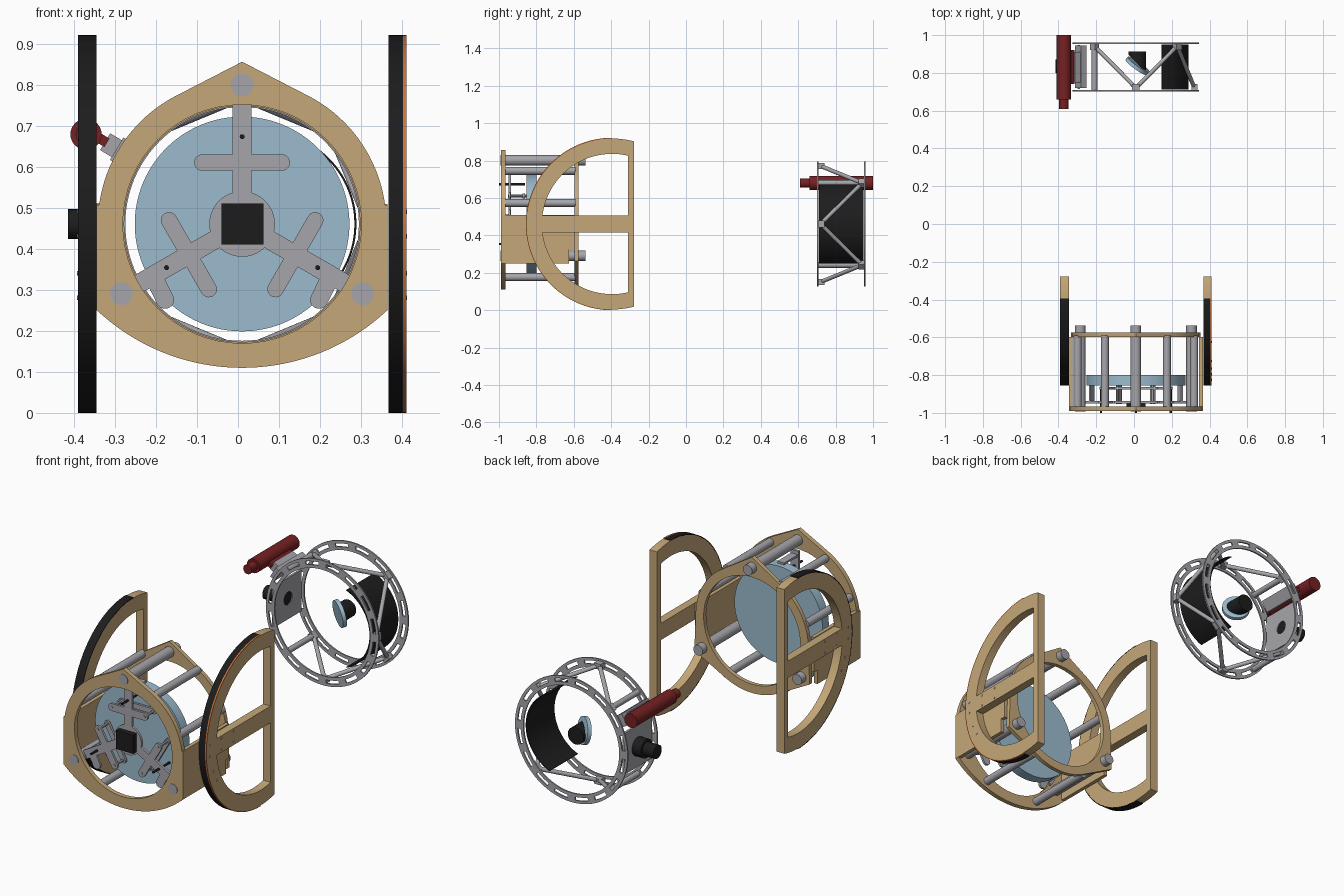
import bpy, bmesh
from math import sin, cos, radians, acos, asin, degrees, pi
from mathutils import Vector, Matrix, Euler

cube = bpy.data.objects.get("Cube")
if cube:
    bpy.data.objects.remove(cube, do_unlink=True)


def material(name, rgb):
    m = bpy.data.materials.new(name)
    m.use_nodes = True
    m.diffuse_color = (*rgb, 1)
    bsdf = m.node_tree.nodes["Principled BSDF"]
    bsdf.inputs["Base Color"].default_value = (*rgb, 1)
    bsdf.inputs["Roughness"].default_value = 0.6
    return m


WOOD = material("plywood", (.56, .39, .19))
METAL = material("grey metal", (.38, .38, .41))
GLASS = material("blue mirror", (.33, .5, .62))
BLACK = material("black", (.012, .012, .012))
RED = material("dark red", (.18, .015, .017))
ORANGE = material("orange edge", (.6, .18, .04))

CX, CZ = .01, .461          # optical axis
made = []


def add(name, mesh, mat, matrix=None):
    mesh.materials.clear()
    mesh.materials.append(mat)
    ob = bpy.data.objects.new(name, mesh)
    bpy.context.collection.objects.link(ob)
    if matrix:
        ob.matrix_world = matrix
    made.append(ob)
    return ob


def arc(r, a0, a1, n=32, c=(0, 0)):
    """Points on an arc, angles in degrees."""
    return [(c[0] + r * cos(radians(a0 + (a1 - a0) * i / n)),
             c[1] + r * sin(radians(a0 + (a1 - a0) * i / n))) for i in range(n + 1)]


def circle(r, n=64, c=(0, 0)):
    return arc(r, 0, 360, n, c)[:-1]


def band(r0, r1, a0, a1, n=32):
    return arc(r1, a0, a1, n) + arc(r0, a1, a0, n)


def rect(u0, u1, v0, v1):
    return [(u0, v0), (u1, v0), (u1, v1), (u0, v1)]


def capsule(a, b, r):
    d = Vector(b) - Vector(a)
    t = degrees(Vector((1, 0)).angle_signed(d)) * -1
    return arc(r, t + 90, t + 270, 10, a) + arc(r, t - 90, t + 90, 10, b)


def plate(name, loops, lo, hi, mat, axis="y", origin=(CX, CZ)):
    """Extrude flat outlines (first outer, rest holes) from lo to hi along an axis."""
    cu = bpy.data.curves.new(name, "CURVE")
    cu.dimensions, cu.fill_mode, cu.extrude = "2D", "BOTH", (hi - lo) / 2
    for loop in loops:
        s = cu.splines.new("POLY")
        s.points.add(len(loop) - 1)
        for p, (u, v) in zip(s.points, loop):
            p.co = (u, v, 0, 1)
        s.use_cyclic_u = True
    tmp = bpy.data.objects.new(name + " outline", cu)
    bpy.context.collection.objects.link(tmp)
    mesh = bpy.data.meshes.new_from_object(tmp.evaluated_get(bpy.context.evaluated_depsgraph_get()))
    bpy.data.objects.remove(tmp)
    bm = bmesh.new()
    bm.from_mesh(mesh)
    bmesh.ops.remove_doubles(bm, verts=bm.verts, dist=1e-5)
    bmesh.ops.recalc_face_normals(bm, faces=bm.faces)
    bm.to_mesh(mesh)
    bm.free()
    mid = (lo + hi) / 2
    if axis == "y":
        m = Matrix.Translation((origin[0], mid, origin[1])) @ Euler((pi / 2, 0, 0)).to_matrix().to_4x4()
    else:
        m = Matrix.Translation((mid, origin[0], origin[1])) @ Euler((pi / 2, 0, pi / 2)).to_matrix().to_4x4()
    return add(name, mesh, mat, m)


def tube(name, a, b, r, mat, n=24):
    a, b = Vector(a), Vector(b)
    bm = bmesh.new()
    bmesh.ops.create_cone(bm, cap_ends=True, segments=n, radius1=r, radius2=r, depth=(b - a).length)
    mesh = bpy.data.meshes.new(name)
    bm.to_mesh(mesh)
    bm.free()
    rot = Vector((0, 0, 1)).rotation_difference(b - a).to_matrix().to_4x4()
    return add(name, mesh, mat, Matrix.Translation((a + b) / 2) @ rot)


def polar(r, a, y):
    return (CX + r * cos(radians(a)), y, CZ + r * sin(radians(a)))


def spin(p, a):
    c, s = cos(radians(a)), sin(radians(a))
    return (p[0] * c - p[1] * s, p[0] * s + p[1] * c)


# Lower box: front plate with pointed top, flat sides and curved bottom
half = [(0, .396)] + arc(.352, 62.7, 7.5) + [(.355, .046), (.355, -.21)]
half += arc(.517, -46.6, -90, 24, (0, .166))[1:]
outline = half + [(-u, v) for u, v in reversed(half[1:-1])]
plate("front_plate", [outline, circle(.291)], -.99, -.965, WOOD)

# Rear ring with three corners
corners = []
for a in (90, 210, 330):
    corners += [spin((.396, 0), a)] + arc(.335, a + 32, a + 88, 24)
plate("rear_ring", [corners, circle(.288)], -.597, -.575, WOOD)

# Side boards with a notch for the rear post
board = [(-.965, .25), (-.625, .25), (-.625, .325), (-.597, .325), (-.597, .51), (-.965, .51)]
for name, x in (("right_board", -.345), ("left_board", .345)):
    plate(name, [board], x, x + .02, WOOD, "x", (0, 0))

# Posts and thinner spacer tubes
for a in (90, 210, 330):
    tube("post", polar(.34, a, -.992), polar(.34, a, -.537), .028, METAL)
for a in (20, 60, 120, 160, 240, 300):
    tube("spacer_tube", polar(.328, a, -.97), polar(.328, a, -.59), .021, METAL)

# Primary mirror and its support cell
plate("primary_mirror", [circle(.262, 96)], -.854, -.8, GLASS)
plate("cell_hub", [circle(.08)], -.95, -.937, METAL)
for a in (90, 210, 330):
    def loop(points):
        return [spin(p, a) for p in points]
    plate("cell_arm", [loop(rect(0, .295, -.023, .023))], -.95, -.936, METAL)
    plate("cell_crossbar", [loop(capsule((.15, -.097), (.15, .097), .02))], -.95, -.938, METAL)
    plate("mirror_rocker", [loop(capsule((.15, -.1), (.15, .1), .014))], -.875, -.862, METAL)
    tube("collimation_bolt", polar(.213, a, -1), polar(.213, a, -.86), .006, BLACK, 12)
    plate("mirror_clip", [loop(rect(.265, .276, -.02, .02))], -.95, -.82, METAL)
    for t in (-.097, .097):
        u, v = spin((.15, t), a)
        tube("support_pin", (CX + u, -.953, CZ + v), (CX + u, -.854, CZ + v), .007, METAL, 12)
for s in (-1, 1):
    plate("cell_foot", [capsule((s * .215, -.13), (s * .188, -.185), .022)], -.949, -.937, METAL)
plate("cooling_fan", [rect(-.05, .052, -.05, .05)], -.98, -.95, BLACK)

# Altitude bearings: D frames with a middle bar and a black running strip
R, CUT, HOLE, BAR, EDGE = .457, .117, .375, .045, .085
a0 = degrees(acos(CUT / R))
h0, h1 = degrees(acos(EDGE / HOLE)), 180 - degrees(asin(BAR / HOLE))
window = [(EDGE, BAR)] + arc(HOLE, h0, h1, 40)
frame = [arc(R, a0, 360 - a0, 96), window, [(u, -v) for u, v in window]]
hub = (-.395, CZ)
for side, x0, x1 in (("right", -.391, -.345), ("left", .367, .411)):
    plate(side + "_bearing", frame, x0, x1, WOOD, "x", hub)
    end = x1 - .008 if side == "left" else x1
    plate(side + "_bearing_strip", [band(R - .002, .461, 90, 270, 80)], x0, end, BLACK, "x", hub)
    face = x0 if side == "right" else x1
    for u, v in [(-.43, .03), (-.33, .03), (-.23, .03), (-.33, -.03), (-.23, -.03), (-.43, -.03),
                 (-.4, -.12), (-.37, -.18)]:
        tube("bearing_screw", (face - .002, hub[0] + u, CZ + v), (face + .002, hub[0] + u, CZ + v),
             .006, METAL, 10)
plate("left_bearing_edge", [band(R - .002, .461, 90, 270, 80)], .403, .411, ORANGE, "x", hub)

# Upper cage: two slotted rings joined by diagonal struts
FRONT, BACK = .705, .957
slots = [band(.302, .32, i * 22.5 + 4, i * 22.5 + 18.5, 6) for i in range(16)]
for name, y in (("cage_front_ring", FRONT), ("cage_back_ring", BACK)):
    plate(name, [circle(.335, 96), circle(.285, 96)] + slots, y - .004, y + .004, METAL)
for a in (0, 90, 270):
    for d in (-45, 45):
        tube("cage_strut", polar(.31, a, FRONT + .015), polar(.31, a + d, BACK - .015), .011, METAL, 16)
for a in (135, 225):
    tube("cage_post", polar(.31, a, FRONT), polar(.31, a, BACK), .015, METAL, 16)
for a, y in [(0, FRONT), (90, FRONT), (270, FRONT), (45, BACK), (135, BACK), (225, BACK), (315, BACK)]:
    y0 = y if y == FRONT else y - .035
    plate("strut_bracket", [[spin(p, a) for p in rect(.295, .325, -.02, .02)]], y0, y0 + .035, METAL)

# Curved black baffle opposite the focuser
plate("baffle", [band(.222, .227, -68, 68, 40)], .712, .95, BLACK, "y", (.062, CZ))

# Focuser and its board
plate("focuser_board", [rect(.715, .947, .35, .572), circle(.035, 32, (.835, CZ))],
      -.298, -.286, METAL, "x", (0, 0))
tube("focuser_base", (-.35, .835, CZ), (-.29, .835, CZ), .05, BLACK, 32)
tube("focuser_barrel", (-.415, .835, CZ), (-.34, .835, CZ), .036, BLACK, 32)

# Tilted secondary mirror on a black holder cut at the same slope
spot = Vector((.018, .835, CZ))
facing = Vector((-1, -1, 0)).normalized()
secondary = tube("secondary_mirror", spot - facing * .012, spot + facing * .008, .058, GLASS, 48)
secondary.matrix_world = Matrix.Translation(spot) @ Matrix.Scale(2 ** .5, 4, Vector((1, -1, 0)).normalized()) \
    @ Matrix.Translation(-spot) @ secondary.matrix_world
holder = tube("secondary_holder", (spot.x, .76, CZ), (spot.x, .913, CZ), .046, BLACK, 32)
bm = bmesh.new()
bm.from_mesh(holder.data)
bm.transform(holder.matrix_world)
cut = bmesh.ops.bisect_plane(bm, geom=bm.verts[:] + bm.edges[:] + bm.faces[:], plane_co=spot - facing * .01,
                             plane_no=facing, clear_outer=True)
bmesh.ops.holes_fill(bm, edges=[e for e in cut["geom_cut"] if isinstance(e, bmesh.types.BMEdge)])
bm.to_mesh(holder.data)
bm.free()
holder.matrix_world = Matrix.Identity(4)

# Red finder tube on its bracket
fx, fz = -.371, .68
tube("finder_body", (fx, .66, fz), (fx, 1, fz), .038, RED, 32)
tube("finder_eyepiece", (fx, .61, fz), (fx, .67, fz), .025, RED, 32)
turn = 149
plate("finder_foot", [[spin(p, turn) for p in rect(.385, .42, -.012, .012)]], .74, .92, RED)
plate("finder_shoe", [[spin(p, turn) for p in rect(.355, .39, -.024, .024)]], .75, .91, METAL)
plate("finder_base", [[spin(p, turn) for p in rect(.325, .357, -.032, .032)]], .72, .945, METAL)

# Smooth round surfaces, keep edges sharp
bpy.ops.object.select_all(action="DESELECT")
for ob in made:
    ob.select_set(True)
bpy.context.view_layer.objects.active = made[0]
bpy.ops.object.shade_smooth_by_angle(angle=radians(30))
